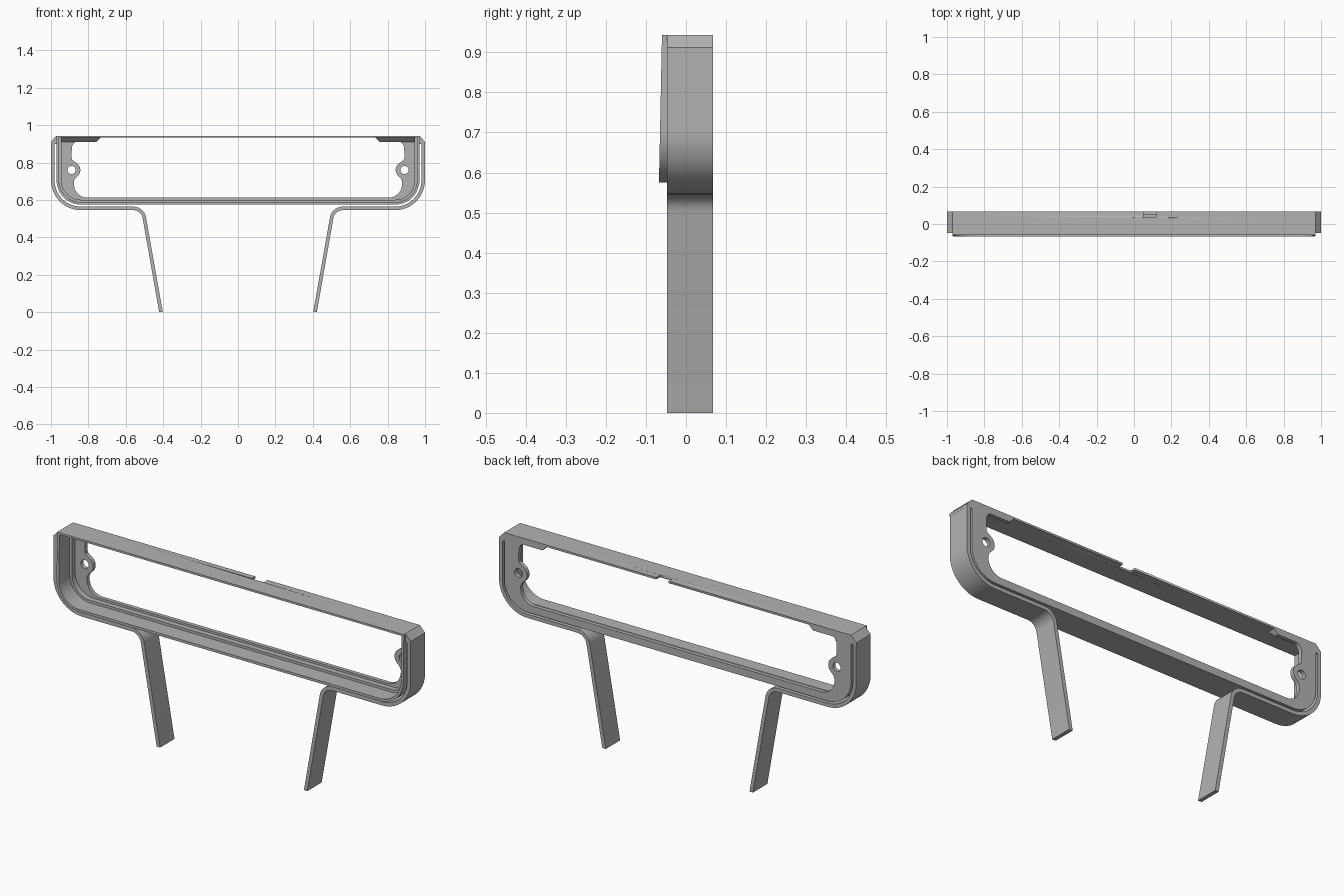
import bpy, bmesh
from math import sin, cos, radians
from mathutils import Matrix, Vector

cube = bpy.data.objects.get("Cube")
if cube:
    bpy.data.objects.remove(cube, do_unlink=True)

grey = bpy.data.materials.new("plain_grey")
grey.use_nodes = True
COLOR = (0.45, 0.45, 0.45, 1)
grey.diffuse_color = COLOR
grey.node_tree.nodes["Principled BSDF"].inputs["Base Color"].default_value = COLOR

TOP, BACK = 0.943, 0.067
CX, CZ = 0.84, 0.705          # centre of the big lower corner


def arc(cx, cz, r, a0, a1, n=14):
    angles = [radians(a0 + (a1 - a0) * i / n) for i in range(n + 1)]
    return [(cx + r * cos(a), cz + r * sin(a)) for a in angles]


def mirrored(half):
    """Close a right-hand outline with its left-hand copy."""
    return half + [(-x, z) for x, z in reversed(half)]


def finish(name, mesh):
    bm = bmesh.new()
    bm.from_mesh(mesh)
    bmesh.ops.remove_doubles(bm, verts=bm.verts, dist=0.0001)
    bmesh.ops.recalc_face_normals(bm, faces=bm.faces)
    bm.to_mesh(mesh)
    bm.free()
    mesh.materials.clear()
    mesh.materials.append(grey)
    obj = bpy.data.objects.new(name, mesh)
    bpy.context.collection.objects.link(obj)
    bpy.ops.object.select_all(action='DESELECT')
    obj.select_set(True)
    bpy.context.view_layer.objects.active = obj
    bpy.ops.object.shade_smooth_by_angle(angle=radians(25))
    return obj


def plate(name, loops, y0, y1):
    """Extrude an outline, with any holes, from y0 to y1."""
    curve = bpy.data.curves.new(name + "_outline", 'CURVE')
    curve.dimensions = '2D'
    curve.fill_mode = 'BOTH'
    curve.extrude = (y1 - y0) / 2
    for loop in loops:
        spline = curve.splines.new('POLY')
        spline.points.add(len(loop) - 1)
        for point, (x, z) in zip(spline.points, loop):
            point.co = (x, z, 0, 1)
        spline.use_cyclic_u = True
    temp = bpy.data.objects.new(name + "_outline", curve)
    bpy.context.collection.objects.link(temp)
    bpy.context.view_layer.update()
    mesh = bpy.data.meshes.new_from_object(
        temp.evaluated_get(bpy.context.evaluated_depsgraph_get()))
    bpy.data.objects.remove(temp, do_unlink=True)
    mesh.transform(Matrix.Translation((0, (y0 + y1) / 2, 0))
                   @ Matrix.Rotation(radians(90), 4, 'X'))
    return finish(name, mesh)


def tray(inset, top):
    """U-shaped outline with rounded lower corners."""
    half = [(0.97 - inset, top)] + arc(CX, CZ, 0.13 - inset, 0, -90)
    return mirrored(half)


# Frame: thin front wall, thicker ledge, back flange
outer = tray(0, TOP)
wall = plate("frame_wall", [outer, tray(0.013, 0.933)], -0.067, 0.02)
for v in wall.data.vertices:
    if v.co.y < -0.05:
        v.co.y += 0.007 * min(1, max(0, (v.co.z - 0.6) / 0.34))
ledge = plate("frame_ledge", [outer, tray(0.026, 0.933)], 0.02, 0.047)

# Window with screw ears
ear = [(0.735, 0.933), (0.757, 0.91), (0.868, 0.91), (0.878, 0.904), (0.888, 0.885),
       (0.89, 0.83), (0.886, 0.814)]
ear += arc(0.888, 0.76, 0.045, 118, 238)
ear += [(0.873, 0.71), (0.878, 0.697)] + arc(0.803, 0.687, 0.075, 0, -90)
holes = [arc(s * 0.89, 0.76, 0.022, 0, 345, 23) for s in (1, -1)]
flange = plate("back_flange", [outer, mirrored(ear)] + holes, 0.047, BACK)

# Notch in the rear edge of the top
cutter = plate("notch_cutter", [[(0.05, 0.92), (0.12, 0.92), (0.12, 0.96), (0.05, 0.96)]],
               0.036, 0.08)
cutter.hide_render = True
for part in (ledge, flange):
    mod = part.modifiers.new("notch", 'BOOLEAN')
    mod.operation = 'DIFFERENCE'
    mod.object = cutter
    mod.solver = 'EXACT'
    bpy.context.view_layer.objects.active = part
    bpy.ops.object.modifier_apply(modifier=mod.name)
bpy.data.objects.remove(cutter, do_unlink=True)

# Sloped braces under the top corners
for side, label in ((1, "left"), (-1, "right")):
    bm = bmesh.new()
    rings = []
    for x_low, x_high in ((0.757, 0.735), (0.96, 0.96)):
        rings.append([bm.verts.new(Vector(p)) for p in (
            (side * x_high, 0.022, 0.934), (side * x_high, 0.048, 0.934),
            (side * x_low, 0.048, 0.91))])
    a, b = rings
    bm.faces.new(a)
    bm.faces.new(b)
    for i in range(3):
        j = (i + 1) % 3
        bm.faces.new((a[i], a[j], b[j], b[i]))
    mesh = bpy.data.meshes.new(label + "_brace")
    bm.to_mesh(mesh)
    bm.free()
    finish(label + "_brace", mesh)

# Spring strap around each corner, running down into a leg
HALF = 0.0095


def strap_edge(offset):
    lean = radians(10)
    edge = [(0.99 + offset, 0.9)]
    edge += arc(CX, CZ, 0.15 + offset, 0, -90)
    bend = arc(0.56, 0.495, 0.06 - offset, 90, 170, 10)
    x, z = bend[-1]
    return edge + bend + [(x - z * sin(lean) / cos(lean), 0)]


for side, label in ((1, "left"), (-1, "right")):
    strap = strap_edge(HALF) + strap_edge(-HALF)[::-1]
    block = [(0.969, TOP), (0.97, TOP), (1, 0.912), (1, 0.899), (0.969, 0.899)]
    for name, outline in (("strap_leg", strap), ("strap_mount", block)):
        plate(label + "_" + name, [[(side * x, z) for x, z in outline]], -0.048, BACK)
